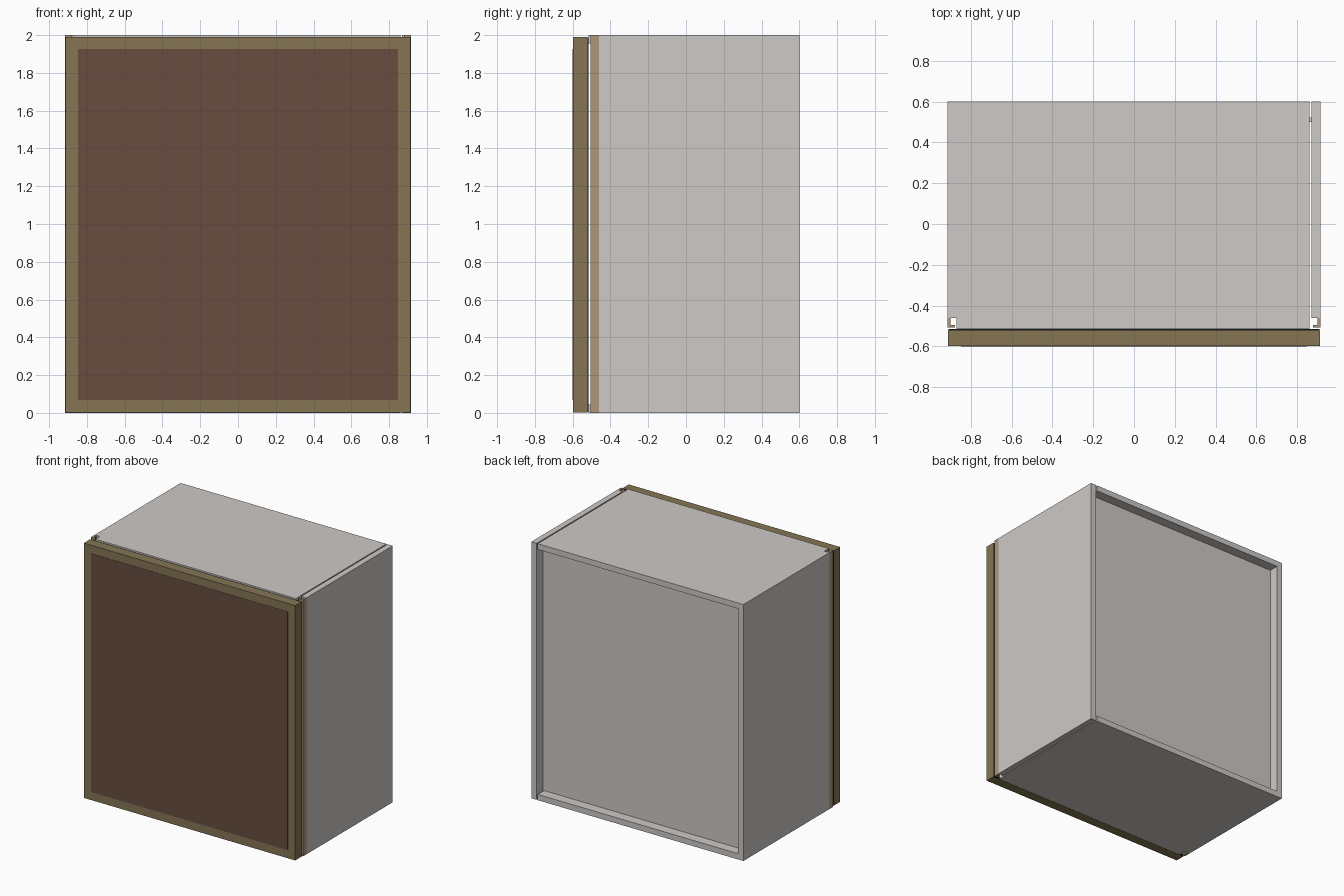
import bpy, bmesh
from mathutils import Vector

if "Cube" in bpy.data.objects:
    bpy.data.objects.remove(bpy.data.objects["Cube"])


def material(name, rgb):
    m = bpy.data.materials.new(name)
    m.diffuse_color = (*rgb, 1.0)
    m.use_nodes = True
    m.node_tree.nodes["Principled BSDF"].inputs["Base Color"].default_value = m.diffuse_color
    return m


GREY = material("light_grey", (0.61, 0.585, 0.565))
OLIVE = material("olive_wood", (0.235, 0.178, 0.087))
BROWN = material("dark_brown", (0.138, 0.074, 0.051))
TAN = material("tan_trim", (0.413, 0.305, 0.195))
BLACK = material("black_gasket", (0.008, 0.008, 0.008))


def extrude(name, pts, vec, mat):
    """Prism: flat outline pushed along vec."""
    bm = bmesh.new()
    face = bm.faces.new([bm.verts.new(p) for p in pts])
    res = bmesh.ops.extrude_face_region(bm, geom=[face])
    verts = [g for g in res["geom"] if isinstance(g, bmesh.types.BMVert)]
    bmesh.ops.translate(bm, verts=verts, vec=Vector(vec))
    bmesh.ops.recalc_face_normals(bm, faces=bm.faces)
    me = bpy.data.meshes.new(name)
    bm.to_mesh(me)
    bm.free()
    me.materials.append(mat)
    ob = bpy.data.objects.new(name, me)
    bpy.context.collection.objects.link(ob)
    return ob


def box(name, x, y, z, mat):
    pts = [(x[0], y[0], z[0]), (x[1], y[0], z[0]), (x[1], y[1], z[0]), (x[0], y[1], z[0])]
    return extrude(name, pts, (0, 0, z[1] - z[0]), mat)


W, D, H, T = 0.915, 0.6, 2.0, 0.045
SEAM, FRONT, SIDE_FRONT = 0.86, -0.515, -0.46

# Cabinet shell: left side, top and bottom as one C-shaped profile
outline = [(-W, 0), (SEAM, 0), (SEAM, T), (-W + T, T),
           (-W + T, H - T), (SEAM, H - T), (SEAM, H), (-W, H)]
shell = extrude("cabinet_shell", [(x, FRONT, z) for x, z in outline], (0, D - FRONT, 0), GREY)

# Notch at the front left corner for the trim
cutter = box("notch_cutter", (-W - 0.1, -W + T), (FRONT - 0.1, SIDE_FRONT), (-0.1, H + 0.1), GREY)
cutter.hide_render = True
cutter.hide_viewport = True
mod = shell.modifiers.new("notch", 'BOOLEAN')
mod.operation = 'DIFFERENCE'
mod.solver = 'EXACT'
mod.object = cutter

# Separate right side, with a narrow seam
box("right_side", (SEAM + 0.009, W), (SIDE_FRONT, D), (0, H), GREY)

# Recessed back panel
box("back_panel", (-W + T, SEAM + 0.009), (0.5, 0.522), (T, H - T), GREY)

# L-shaped trim strips at both front corners
for name, s in (("left_trim", -1), ("right_trim", 1)):
    prof = [(W, SIDE_FRONT), (W, -0.506), (W - 0.037, -0.506), (W - 0.037, -0.494),
            (W - 0.016, -0.494), (W - 0.016, SIDE_FRONT)]
    extrude(name, [(s * x, y, 0) for x, y in prof], (0, 0, H), TAN)

# Door, its front panel and the gasket behind it
box("door", (-0.912, 0.912), (-0.598, -0.522), (0.003, 1.99), OLIVE)
box("door_panel", (-0.848, 0.848), (-D, -0.597), (0.067, 1.926), BROWN)
box("door_gasket", (-0.91, 0.91), (-0.522, -0.5155), (0.004, 1.988), BLACK)
